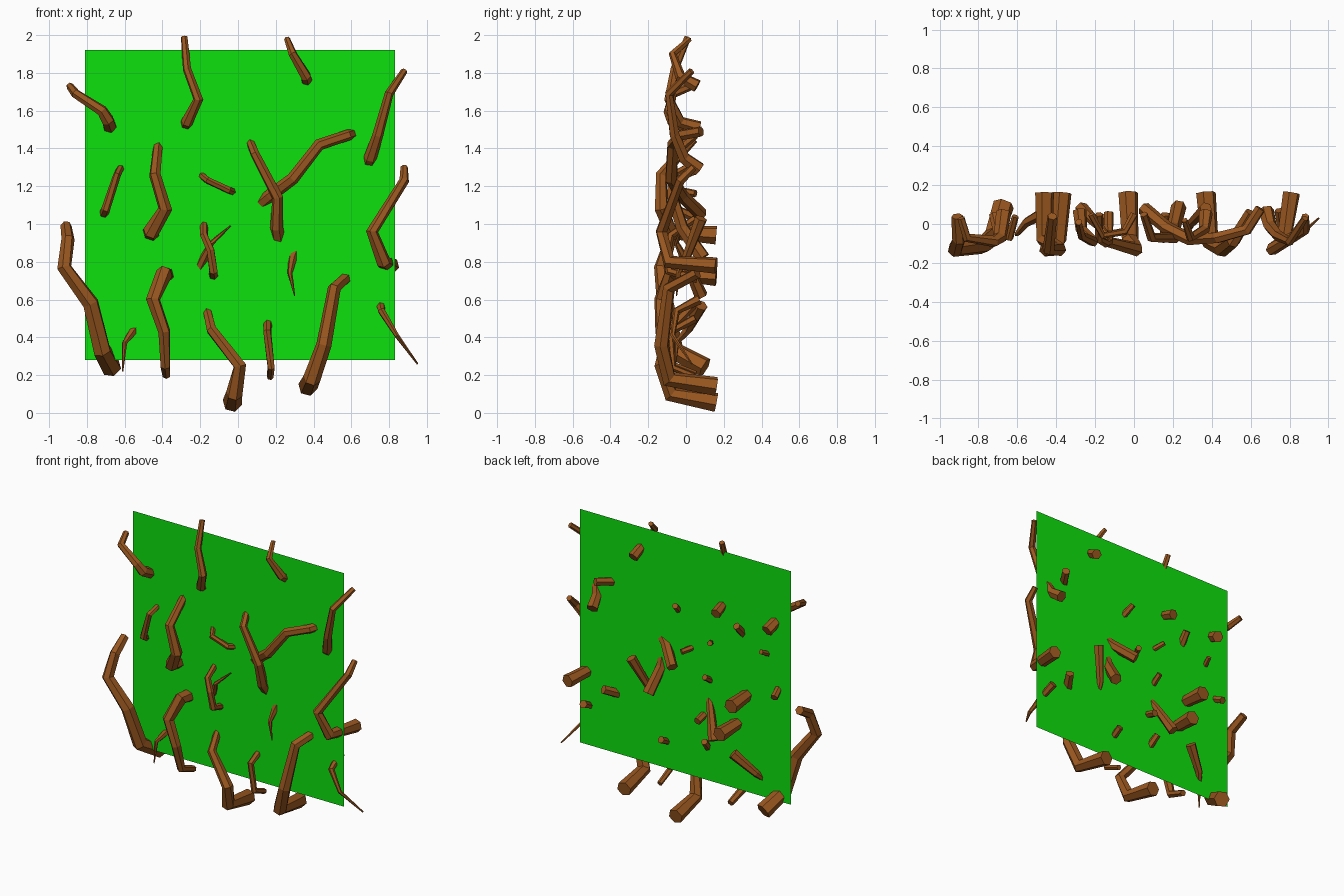
import bpy, bmesh, math
from mathutils import Vector


def material(name, rgb):
    m = bpy.data.materials.new(name)
    m.diffuse_color = (*rgb, 1)
    return m


GREEN = material("leaf_green", (0.004, 0.75, 0.004))
BROWN = material("bark_brown", (0.32, 0.095, 0.014))
SIDES = 6


def add_object(name, bm, mat):
    me = bpy.data.meshes.new(name)
    bm.to_mesh(me)
    bm.free()
    me.materials.append(mat)
    ob = bpy.data.objects.new(name, me)
    bpy.context.collection.objects.link(ob)
    return ob


def branch(name, r_start, r_end, *path):
    """Faceted, tapered, capped tube swept along a short path."""
    pts = [Vector(p) for p in path]
    bm = bmesh.new()
    rings = []
    u = None
    for i, p in enumerate(pts):
        before = (p - pts[i - 1]).normalized() if i else Vector()
        after = (pts[i + 1] - p).normalized() if i < len(pts) - 1 else Vector()
        t = (before + after).normalized()
        if u is None:
            u = t.orthogonal()
        u = (u - t * u.dot(t)).normalized()
        v = t.cross(u)
        r = r_start + (r_end - r_start) * i / (len(pts) - 1)
        rings.append([bm.verts.new(p + r * (u * math.cos(a) + v * math.sin(a)))
                      for a in (2 * math.pi * k / SIDES for k in range(SIDES))])
    for a, b in zip(rings, rings[1:]):
        for k in range(SIDES):
            n = (k + 1) % SIDES
            bm.faces.new((a[k], a[n], b[n], b[k]))
    bm.faces.new(rings[0][::-1])
    bm.faces.new(rings[-1])
    return add_object(name, bm, BROWN)


# Flat green sheet
bm = bmesh.new()
bm.faces.new([bm.verts.new((x, -0.01, z)) for x, z in
              ((-0.81, 0.28), (0.83, 0.28), (0.83, 1.92), (-0.81, 1.92))])
add_object("leaf_sheet", bm, GREEN)

# Upper branches (thick root first, thin tip last)
branch("branch_top_left", .04, .02, (-.67, .06, 1.49), (-.69, -.07, 1.55), (-.72, -.09, 1.6), (-.86, -.07, 1.69), (-.89, .03, 1.73))
branch("branch_top_middle", .036, .018, (-.28, .07, 1.51), (-.27, -.03, 1.54), (-.21, -.09, 1.66), (-.27, -.06, 1.82), (-.285, .01, 1.99))
branch("branch_top_right", .036, .016, (.37, .06, 1.73), (.36, -.03, 1.78), (.29, -.07, 1.9), (.26, .02, 1.98))
branch("branch_upper_right", .04, .018, (.68, .07, 1.29), (.70, -.01, 1.35), (.74, -.06, 1.47), (.80, -.09, 1.69), (.88, .03, 1.81))

# Middle branches
branch("branch_mid_left_small", .026, .018, (-.72, .05, 1.03), (-.70, -.05, 1.08), (-.64, -.07, 1.26), (-.61, .04, 1.32))
branch("branch_mid_left", .05, .025, (-.46, .16, .94), (-.46, -.08, .96), (-.385, -.13, 1.08), (-.44, -.13, 1.26), (-.42, .04, 1.45))
branch("branch_mid_small", .02, .018, (0, .05, 1.16), (-.05, -.04, 1.18), (-.16, -.06, 1.23), (-.22, .05, 1.28))
branch("fork_stem", .04, .02, (.23, .09, .82), (.205, -.02, .98), (.21, -.07, 1.14), (.09, -.07, 1.37), (.05, .05, 1.47))
branch("fork_arm", .036, .028, (.05, .08, 1.05), (.17, -.02, 1.15), (.29, -.08, 1.24), (.43, -.07, 1.42), (.58, -.03, 1.47), (.65, .08, 1.49))
branch("crossed_twig_front", .025, .02, (-.13, .06, .71), (-.13, -.09, .75), (-.145, -.1, .86), (-.18, -.08, .94), (-.18, .05, 1.03))
branch("crossed_twig_back", .036, .003, (-.27, .08, .62), (-.19, .0, .8), (-.14, -.05, .9), (-.04, -.02, .99))
branch("twig_right_small", .034, .003, (.37, .08, 1.03), (.29, 0, .82), (.275, -.04, .74), (.30, -.05, .62))
branch("branch_right_edge", .045, .02, (.81, .16, .78), (.77, -.09, .8), (.71, -.13, .96), (.88, -.03, 1.23), (.88, .04, 1.3))

# Lower branches
branch("branch_low_left_edge", .055, .03, (-.67, .1, .24), (-.72, -.06, .33), (-.78, -.11, .58), (-.92, -.13, .77), (-.90, -.08, .92), (-.91, .04, .99))
branch("branch_low_left_bent", .05, .022, (-.37, .16, .72), (-.39, -.08, .74), (-.45, -.13, .6), (-.39, -.13, .43), (-.385, -.08, .25), (-.38, .05, .2))
branch("twig_low_left", .036, .003, (-.42, .08, .57), (-.55, .01, .44), (-.60, -.05, .37), (-.61, -.06, .22))
branch("branch_low_middle", .052, .022, (-.03, .16, .055), (-.02, -.08, .10), (.01, -.13, .25), (-.14, -.09, .44), (-.17, .04, .57))
branch("twig_low_middle", .024, .018, (.16, .05, .5), (.155, -.08, .43), (.175, -.07, .24), (.17, .05, .19))
branch("branch_low_right", .052, .03, (.37, .16, .14), (.39, -.09, .18), (.455, -.13, .36), (.51, -.09, .66), (.60, .06, .74))
branch("twig_low_right_edge", .028, .005, (.75, .07, .6), (.76, -.05, .54), (.84, -.07, .41), (.95, .03, .26))
